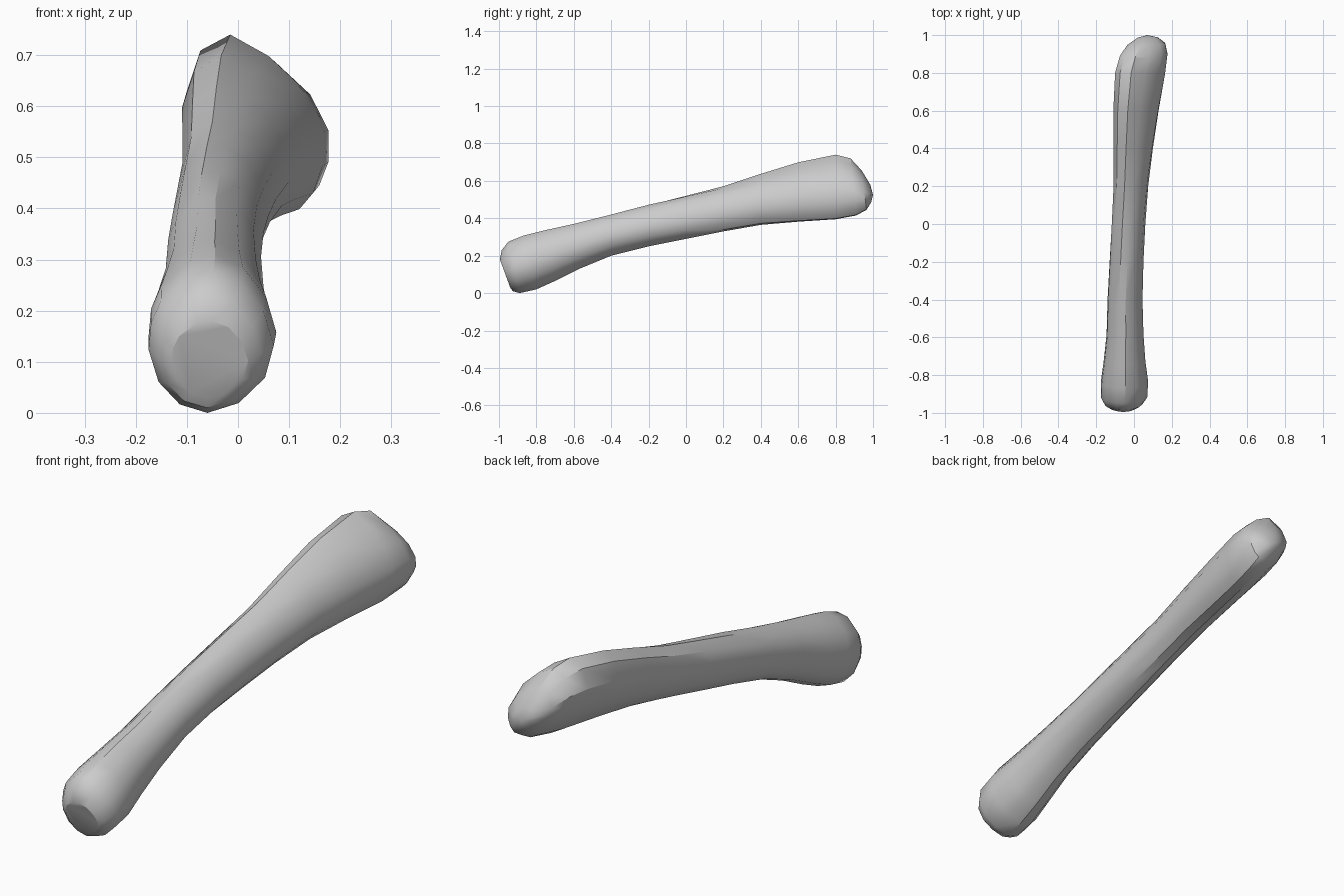
import bpy, bmesh, math

cube = bpy.data.objects.get("Cube")
if cube:
    bpy.data.objects.remove(cube, do_unlink=True)

grey = bpy.data.materials.new("plain grey")
grey.use_nodes = True
colour = (0.6, 0.6, 0.6, 1)
grey.diffuse_color = colour
grey.node_tree.nodes["Principled BSDF"].inputs["Base Color"].default_value = colour

# Cross-sections in a unit box: rounded shaft, and leaning oval of the back head
SHAFT = [(.33, .97), (.52, 1), (.74, .92), (.92, .72), (1, .48), (.93, .25), (.72, .07),
         (.47, 0), (.25, .06), (.08, .22), (0, .45), (.02, .64), (.1, .8)]
HEAD = [(.32, 1), (.6, .88), (.86, .68), (1, .45), (1, .25), (.93, .1), (.83, .01),
        (.67, 0), (.44, .1), (.21, .3), (.06, .5), (0, .68), (.1, .91)]

# Stations: bottom y, bottom z, top y, top z, x min, x max
STATIONS = [
    (-.94, .03, -.995, .18, -.13, .02), (-.925, .01, -.985, .23, -.155, .045),
    (-.89, 0, -.95, .275, -.175, .07), (-.8, .02, -.87, .307, -.175, .075),
    (-.7, .065, -.75, .337, -.16, .06), (-.57, .13, -.6, .37, -.145, .05),
    (-.4, .2, -.4, .42, -.14, .045), (-.2, .25, -.2, .475, -.13, .05),
    (0, .29, 0, .525, -.12, .06), (.2, .33, .2, .575, -.11, .075),
    (.4, .365, .4, .64, -.11, .1), (.6, .382, .6, .7, -.11, .13),
    (.8, .395, .8, .74, -.1, .165), (.91, .415, .88, .72, -.075, .177),
    (.965, .445, .94, .655, -.035, .165), (.99, .485, .985, .58, .02, .125),
]


def lerp(a, b, t):
    return a + (b - a) * t


bm = bmesh.new()
rings = []
for yb, zb, yt, zt, x0, x1 in STATIONS:
    blend = min(1, max(0, (yb + .3) / 1.0))
    ring = []
    for (ua, va), (ub, vb) in zip(SHAFT, HEAD):
        u, v = lerp(ua, ub, blend), lerp(va, vb, blend)
        ring.append(bm.verts.new((lerp(x0, x1, u), lerp(yb, yt, v), lerp(zb, zt, v))))
    rings.append(ring)

# Skin between neighbouring rings
count = len(SHAFT)
for a, b in zip(rings, rings[1:]):
    for i in range(count):
        j = (i + 1) % count
        bm.faces.new((a[i], a[j], b[j], b[i]))

# Flat front end and slightly domed back end
bm.faces.new(rings[0])
tip = bm.verts.new((.07, 1, .525))
for i in range(count):
    bm.faces.new((rings[-1][i], rings[-1][(i + 1) % count], tip))
bmesh.ops.recalc_face_normals(bm, faces=bm.faces)

mesh = bpy.data.meshes.new("bone_shaft")
bm.to_mesh(mesh)
bm.free()
mesh.materials.append(grey)
bone = bpy.data.objects.new("bone_shaft", mesh)
bpy.context.collection.objects.link(bone)

bpy.ops.object.select_all(action='DESELECT')
bone.select_set(True)
bpy.context.view_layer.objects.active = bone
bpy.ops.object.shade_smooth_by_angle(angle=math.radians(32))
